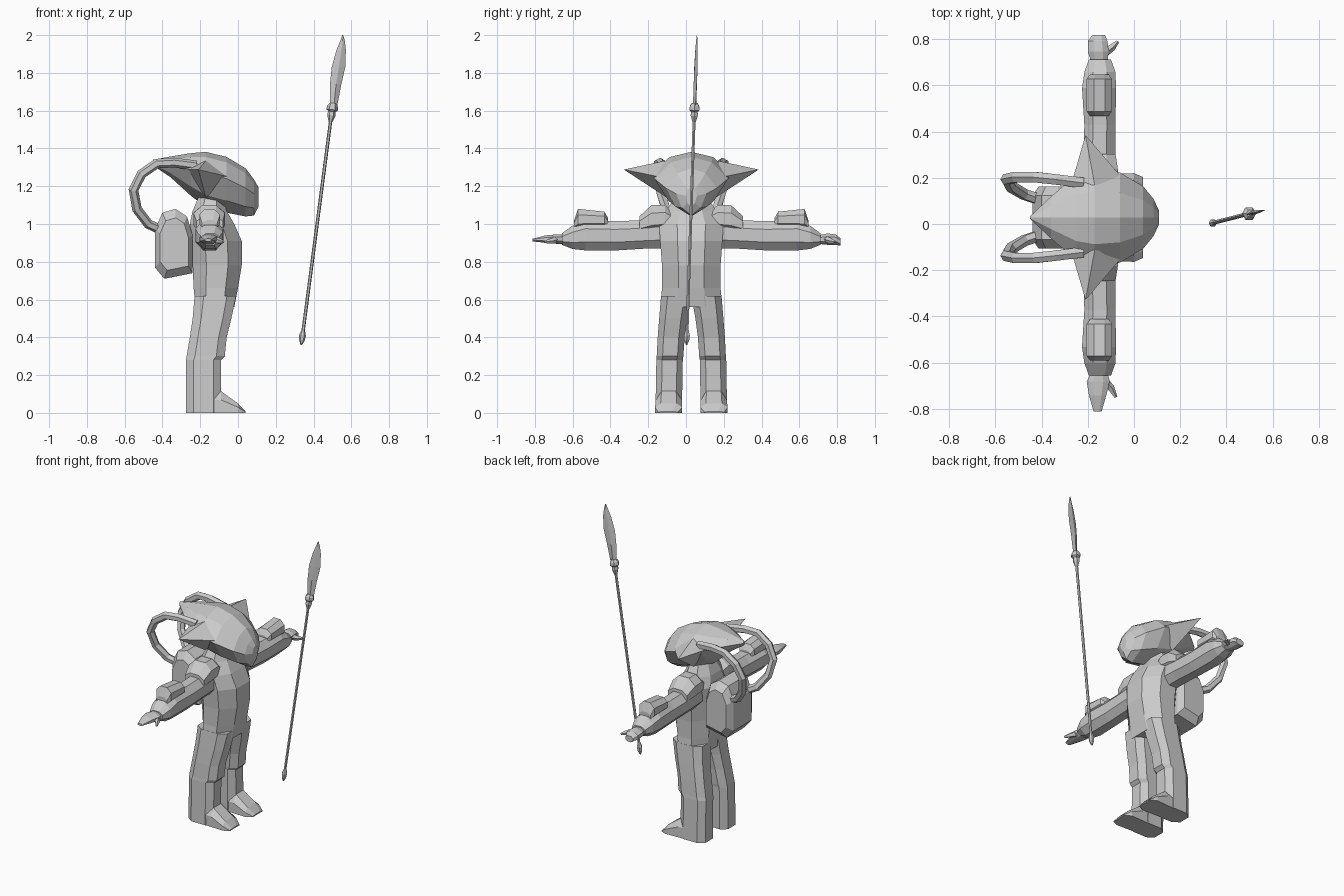
import bpy, bmesh, math
from mathutils import Vector

CY = 0.028  # symmetry plane of the figure
grey = bpy.data.materials.new("plain grey")
grey.diffuse_color = (0.6, 0.6, 0.6, 1)


def loft(name, rings):
    """Skin a list of equal-length rings and cap both ends."""
    bm = bmesh.new()
    vs = [[bm.verts.new(p) for p in r] for r in rings]
    n = len(vs[0])
    for a, b in zip(vs, vs[1:]):
        for i in range(n):
            bm.faces.new((a[i], a[(i + 1) % n], b[(i + 1) % n], b[i]))
    bm.faces.new(vs[0])
    bm.faces.new(vs[-1])
    bmesh.ops.remove_doubles(bm, verts=bm.verts, dist=0.0005)
    bmesh.ops.recalc_face_normals(bm, faces=bm.faces)
    me = bpy.data.meshes.new(name)
    bm.to_mesh(me)
    bm.free()
    me.materials.append(grey)
    ob = bpy.data.objects.new(name, me)
    bpy.context.collection.objects.link(ob)
    return ob


def octagon(a0, a1, b0, b1, c=0.28):
    da, db = (a1 - a0) * c, (b1 - b0) * c
    return [(a0 + da, b0), (a1 - da, b0), (a1, b0 + db), (a1, b1 - db),
            (a1 - da, b1), (a0 + da, b1), (a0, b1 - db), (a0, b0 + db)]


def upright(name, rows, s=1, c=0.28):
    """Rows of (z, x0, x1, y0, y1)."""
    return loft(name, [[(x, y * s + CY, r[0]) for x, y in octagon(*r[1:], c)] for r in rows])


def sideways(name, rows, s, c=0.28):
    """Rows of (y, x0, x1, z0, z1)."""
    return loft(name, [[(x, r[0] * s + CY, z) for x, z in octagon(*r[1:], c)] for r in rows])


def tube(name, pts, radii, sides=6):
    pts = [Vector(p) for p in pts]
    rings = []
    for i, p in enumerate(pts):
        d = (pts[min(i + 1, len(pts) - 1)] - pts[max(i - 1, 0)]).normalized()
        u = d.cross(Vector((0, 1, 0))).normalized()
        v = d.cross(u)
        rings.append([p + radii[i] * (math.cos(t) * u + math.sin(t) * v)
                      for t in (2 * math.pi * k / sides for k in range(sides))])
    return loft(name, rings)


# Torso and neck
upright("torso", [
    (0.56, -0.225, -0.02, -0.165, 0.165), (0.66, -0.235, 0.0, -0.155, 0.155),
    (0.78, -0.24, 0.02, -0.155, 0.155), (0.91, -0.25, 0.02, -0.165, 0.165),
    (1.00, -0.255, -0.02, -0.17, 0.17), (1.07, -0.24, -0.06, -0.13, 0.13),
    (1.14, -0.21, -0.08, -0.09, 0.09)])

# Head: rows of x, bottom, widest height, top, half width
head = []
for x, z0, zw, z1, w in [
        (-0.45, 1.31, 1.325, 1.34, 0.006), (-0.36, 1.25, 1.31, 1.357, 0.09),
        (-0.25, 1.15, 1.29, 1.375, 0.185), (-0.17, 1.09, 1.27, 1.382, 0.21),
        (-0.06, 1.06, 1.24, 1.355, 0.195), (0.04, 1.04, 1.19, 1.295, 0.135),
        (0.085, 1.045, 1.16, 1.235, 0.08), (0.108, 1.09, 1.15, 1.195, 0.03)]:
    up, lo = zw + (z1 - zw) * 0.75, z0 + (zw - z0) * 0.35
    half = [(w * 0.55, up), (w, zw), (w * 0.62, lo)]
    ring = [(0, z1)] + half + [(0, z0)] + [(-y, z) for y, z in reversed(half)]
    head.append([(x, y + CY, z) for y, z in ring])
loft("head", head)

for s, side in ((1, "left"), (-1, "right")):
    # Pointed ear
    base = [(-0.27, 0.15, 1.29), (-0.17, 0.14, 1.335), (-0.05, 0.17, 1.25), (-0.17, 0.13, 1.14)]
    tip = (-0.21, 0.357, 1.288)
    loft(side + "_ear", [[(x, y * s + CY, z) for x, y, z in base],
                         [(tip[0], tip[1] * s + CY, tip[2])] * 4])

    # Leg with knee step, then the foot
    upright(side + "_leg", [
        (0.00, -0.275, -0.09, 0.05, 0.19), (0.28, -0.275, -0.09, 0.045, 0.185),
        (0.30, -0.272, -0.07, 0.042, 0.183), (0.40, -0.255, -0.06, 0.035, 0.178),
        (0.50, -0.24, -0.035, 0.022, 0.17), (0.62, -0.23, -0.01, 0.0, 0.16)], s, 0.22)
    foot = []
    for x, h, y0, y1 in ((-0.20, 0.12, 0.055, 0.185), (-0.09, 0.115, 0.05, 0.188),
                         (0.0, 0.05, 0.048, 0.192), (0.04, 0.008, 0.07, 0.175)):
        foot.append([(x, y * s + CY, z) for y, z in
                     ((y0, 0), (y1, 0), (y1, h * 0.6), (y1 - 0.03, h), (y0 + 0.03, h), (y0, h * 0.6))])
    loft(side + "_foot", foot)

    # Arm, shoulder pad and forearm guard
    sideways(side + "_arm", [
        (0.10, -0.22, -0.08, 0.87, 1.04), (0.24, -0.22, -0.08, 0.87, 1.02),
        (0.40, -0.215, -0.08, 0.86, 1.015), (0.56, -0.225, -0.078, 0.86, 1.02),
        (0.63, -0.215, -0.08, 0.868, 0.99), (0.685, -0.195, -0.10, 0.89, 0.95)], s)
    sideways(side + "_shoulder_pad", [
        (0.09, -0.22, -0.08, 0.97, 1.06), (0.14, -0.235, -0.07, 0.96, 1.10),
        (0.21, -0.235, -0.07, 0.95, 1.10), (0.275, -0.22, -0.08, 0.95, 1.04)], s)
    sideways(side + "_forearm_guard", [
        (0.44, -0.19, -0.11, 0.98, 1.03), (0.46, -0.205, -0.095, 0.98, 1.065),
        (0.60, -0.205, -0.095, 0.97, 1.08), (0.62, -0.19, -0.11, 0.97, 1.02)], s)

    # Looped tube from the head to the pack
    path = [(-0.22, 0.15, 1.31), (-0.34, 0.165, 1.325), (-0.43, 0.175, 1.32), (-0.51, 0.175, 1.265),
            (-0.553, 0.165, 1.18), (-0.535, 0.135, 1.08), (-0.475, 0.10, 1.0), (-0.40, 0.075, 0.965)]
    tube(side + "_tube", [(x, y * s + CY, z) for x, y, z in path], [0.026] * 8)

# Left hand is a loose fist, right hand is stretched out
sideways("left_hand", [
    (0.67, -0.185, -0.115, 0.895, 0.94), (0.72, -0.20, -0.11, 0.89, 0.95),
    (0.765, -0.20, -0.115, 0.89, 0.945), (0.79, -0.18, -0.125, 0.885, 0.925)], 1)
sideways("right_hand", [
    (0.67, -0.185, -0.115, 0.895, 0.945), (0.71, -0.205, -0.105, 0.895, 0.945),
    (0.77, -0.195, -0.12, 0.90, 0.94), (0.84, -0.175, -0.14, 0.908, 0.922)], -1)
for side, pts in (("left", [(-0.13, 0.74, 0.92), (-0.095, 0.765, 0.91), (-0.07, 0.79, 0.905)]),
                  ("right", [(-0.13, -0.68, 0.92), (-0.10, -0.71, 0.91), (-0.078, -0.75, 0.905)])):
    tube(side + "_thumb", pts, [0.02, 0.016, 0.007], 5)

# Backpack: side outline carried across with narrowed ends
outline = [(-0.44, 0.77), (-0.44, 0.97), (-0.40, 1.06), (-0.33, 1.08),
           (-0.27, 1.04), (-0.24, 0.94), (-0.24, 0.74), (-0.39, 0.71)]
loft("backpack", [[(-0.33 + (x + 0.33) * k, y + CY, 0.89 + (z - 0.89) * k) for x, z in outline]
                  for y, k in ((-0.135, 0.75), (-0.095, 1), (0.095, 1), (0.135, 0.75))])


# Spear: points are placed by height on its slanted axis
def axis(z):
    t = (z - 0.36) / 1.64
    return Vector((0.335 + 0.215 * t, 0.003 + 0.055 * t, z))


def spear_part(name, rows):
    tube(name, [axis(z) for z, r in rows], [r for z, r in rows])


spear_part("spear_shaft", [(0.40, 0.009), (1.60, 0.009)])
spear_part("spear_butt", [(0.36, 0.004), (0.385, 0.015), (0.41, 0.018), (0.44, 0.009)])
spear_part("spear_collar", [(1.54, 0.010), (1.575, 0.022), (1.595, 0.020), (1.605, 0.031), (1.625, 0.028), (1.64, 0.016)])
flat, thick = Vector((0.97, 0.24, 0)), Vector((-0.24, 0.97, 0))
blade = []
for z, x0, x1, t in ((1.62, 0.485, 0.525, 0.009), (1.74, 0.486, 0.548, 0.009), (1.83, 0.495, 0.569, 0.008),
                     (1.92, 0.52, 0.572, 0.006), (1.97, 0.541, 0.566, 0.004), (2.0, 0.552, 0.557, 0.001)):
    c = axis(z)
    mid = (x0 + x1) / 2
    c.x = mid
    w = (x1 - x0) / 2
    blade.append([c - flat * w, c + thick * t, c + flat * w, c - thick * t])
loft("spear_blade", blade)
